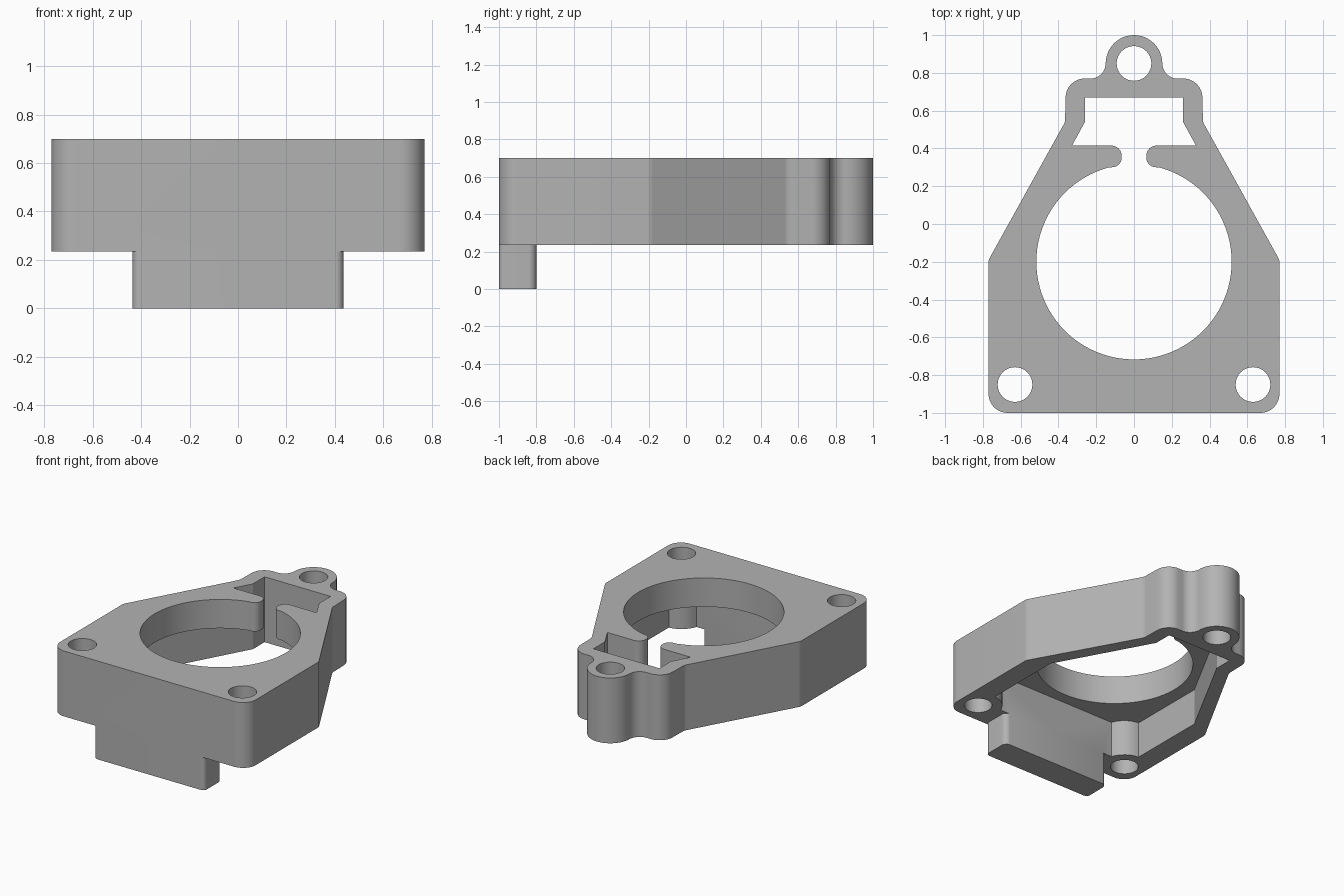
import bpy, bmesh, math
from mathutils import Vector

cube = bpy.data.objects.get("Cube")
if cube:
    bpy.data.objects.remove(cube, do_unlink=True)

BASE, ROOF, TOP = 0.235, 0.495, 0.70

grey = bpy.data.materials.new("plain_grey")
grey.use_nodes = True
grey.diffuse_color = (0.45, 0.45, 0.45, 1)
grey.node_tree.nodes["Principled BSDF"].inputs["Base Color"].default_value = (0.45, 0.45, 0.45, 1)


def arc(cx, cy, r, start, end, steps):
    """Points along an arc, angles in degrees."""
    angles = [math.radians(start + (end - start) * i / steps) for i in range(steps + 1)]
    return [(cx + r * math.cos(a), cy + r * math.sin(a)) for a in angles]


def rounded(corners, steps=8):
    """Open path of (x, y, radius) corners with each radius filleted."""
    out = []
    for i, (x, y, r) in enumerate(corners):
        p = Vector((x, y))
        if r == 0:
            out.append((x, y))
            continue
        a = (Vector(corners[i - 1][:2]) - p).normalized()
        b = (Vector(corners[i + 1][:2]) - p).normalized()
        half = a.angle(b) / 2
        centre = p + (a + b).normalized() * (r / math.sin(half))
        v0 = p + a * (r / math.tan(half)) - centre
        v1 = p + b * (r / math.tan(half)) - centre
        for k in range(steps + 1):
            q = centre + v0.lerp(v1, k / steps).normalized() * r
            out.append((q.x, q.y))
    return out


def mirrored(half):
    """Close a right-hand half path by mirroring it across x = 0."""
    return half + [(-x, y) for x, y in reversed(half) if abs(x) > 1e-5]


def prism(name, points, z0, z1):
    """Solid made by raising a closed outline from z0 to z1."""
    clean = []
    for p in points:
        if not clean or (Vector(p) - Vector(clean[-1])).length > 1e-4:
            clean.append(p)
    bm = bmesh.new()
    low, high = [[bm.verts.new((x, y, z)) for x, y in clean] for z in (z0, z1)]
    bm.faces.new(low)
    bm.faces.new(high)
    for i in range(len(clean)):
        bm.faces.new((low[i - 1], low[i], high[i], high[i - 1]))
    bmesh.ops.recalc_face_normals(bm, faces=bm.faces)
    mesh = bpy.data.meshes.new(name)
    bm.to_mesh(mesh)
    bm.free()
    mesh.materials.append(grey)
    obj = bpy.data.objects.new(name, mesh)
    bpy.context.collection.objects.link(obj)
    return obj


def combine(target, other, operation):
    """Apply a boolean and discard the second solid."""
    mod = target.modifiers.new(operation.title(), 'BOOLEAN')
    mod.operation, mod.solver, mod.object = operation, 'EXACT', other
    bpy.context.view_layer.objects.active = target
    bpy.ops.object.modifier_apply(modifier=mod.name)
    bpy.data.objects.remove(other, do_unlink=True)


# Outer housing with tapered sides, shoulders and a round nose lug
outline = rounded([(0, -1, 0), (0.77, -1, 0.1), (0.77, -0.19, 0.06), (0.365, 0.54, 0.06),
                   (0.36, 0.77, 0.1), (0.152, 0.77, 0.08), (0.15, 0.85, 0)])
outline += arc(0, 0.85, 0.15, 0, 90, 12)
housing = prism("bracket_housing", mirrored(outline), BASE, TOP)

# Tab hanging below the front wall
tab = rounded([(0, -1, 0), (0.435, -1, 0.03), (0.435, -0.8, 0.04), (0, -0.8, 0)])
combine(housing, prism("front_tab", mirrored(tab), 0, BASE + 0.1), 'UNION')

# Underside pocket, running round the two screw bosses
pocket = [(0, -0.8)] + arc(0.63, -0.85, 0.16, 162, 94, 8)
pocket += [(0.62, -0.12), (0.26, 0.54), (0.26, 0.67), (0, 0.67)]
combine(housing, prism("pocket_cutter", mirrored(pocket), -0.2, ROOF), 'DIFFERENCE')

# Bore, narrow gap between rounded lips, and rear slot
opening = rounded([(0, 0.67, 0), (0.26, 0.67, 0), (0.26, 0.54, 0), (0.328, 0.415, 0),
                   (0.065, 0.415, 0.054), (0.065, 0.305, 0.05), (0.134, 0.299, 0)])
opening += arc(0, -0.2, 0.517, 75, -90, 44)
combine(housing, prism("opening_cutter", mirrored(opening), ROOF - 0.1, TOP + 0.1), 'DIFFERENCE')

# Three screw holes
for x, y in ((-0.63, -0.85), (0.63, -0.85), (0, 0.85)):
    hole = prism("hole_cutter", arc(x, y, 0.092, 0, 348.75, 31), -0.2, TOP + 0.1)
    combine(housing, hole, 'DIFFERENCE')

bpy.ops.object.select_all(action='DESELECT')
housing.select_set(True)
bpy.context.view_layer.objects.active = housing
bpy.ops.object.shade_smooth_by_angle(angle=math.radians(25))
